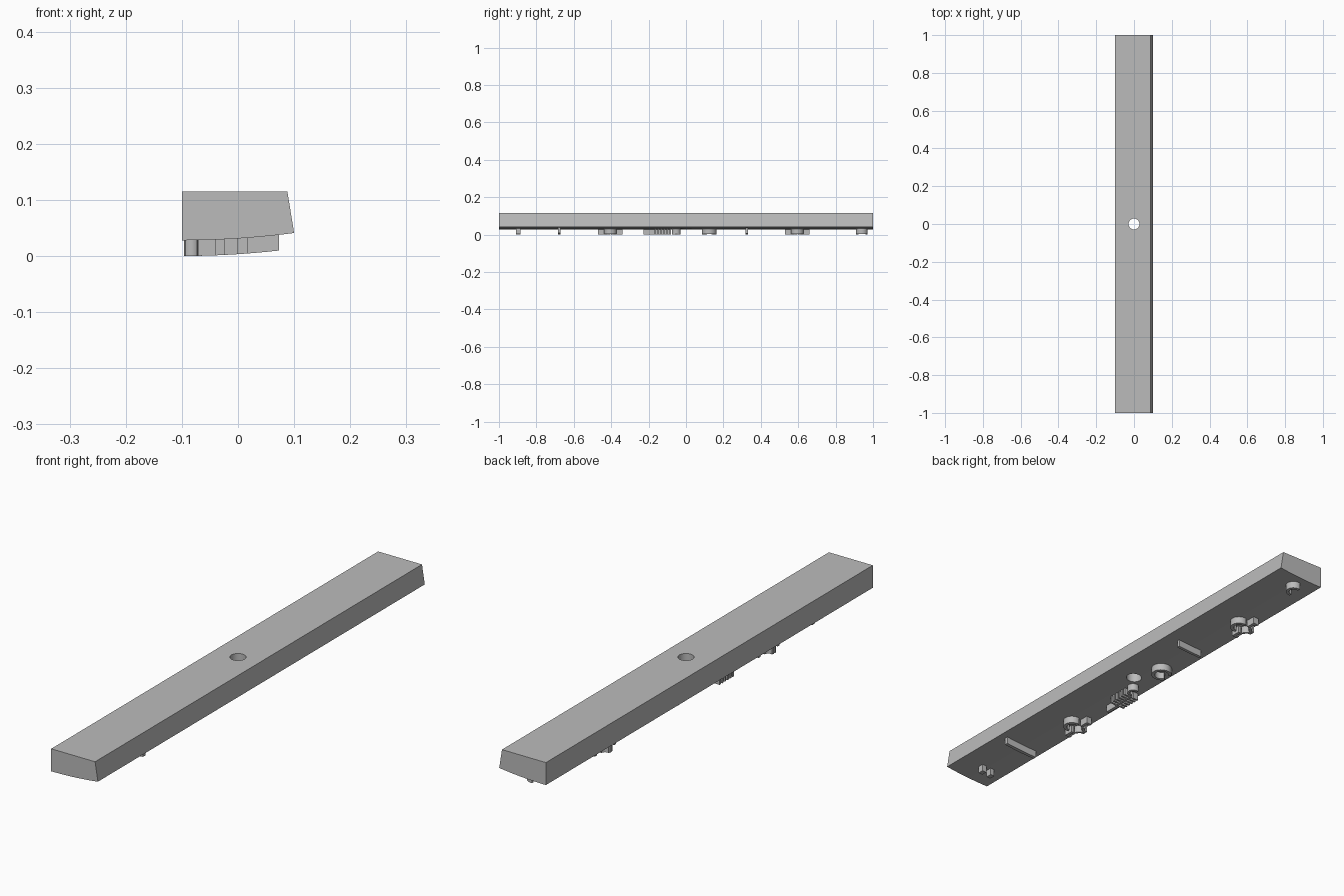
import bpy, bmesh
from math import sin, cos, radians
from mathutils import Vector

cube = bpy.data.objects.get("Cube")
if cube:
    bpy.data.objects.remove(cube, do_unlink=True)

grey = bpy.data.materials.new("plain_grey")
grey.use_nodes = True
COLOUR = (0.5, 0.5, 0.5, 1)
grey.diffuse_color = COLOUR
grey.node_tree.nodes["Principled BSDF"].inputs["Base Color"].default_value = COLOUR

RELIEF = 0.028


def underside(x):
    """Height of the gently curved lower face."""
    return 0.028 + 0.013 * ((x + 0.1) / 0.2) ** 2


def finish(name, bm):
    bmesh.ops.recalc_face_normals(bm, faces=bm.faces)
    mesh = bpy.data.meshes.new(name)
    bm.to_mesh(mesh)
    bm.free()
    mesh.materials.append(grey)
    ob = bpy.data.objects.new(name, mesh)
    bpy.context.collection.objects.link(ob)
    bpy.ops.object.select_all(action='DESELECT')
    ob.select_set(True)
    bpy.context.view_layer.objects.active = ob
    bpy.ops.object.shade_smooth_by_angle(angle=radians(30))
    return ob


def ribbon(bm, path, width):
    """Raised strip along an (x, y) path, following the curved underside."""
    pts = [Vector(p) for p in path]
    rings = []
    for i, p in enumerate(pts):
        d = (pts[min(i + 1, len(pts) - 1)] - pts[max(i - 1, 0)]).normalized()
        side = Vector((-d.y, d.x)) * width / 2
        a, b = p + side, p - side
        rings.append([bm.verts.new((q.x, q.y, underside(q.x) + dz)) for q, dz in
                      ((a, 0.004), (b, 0.004), (b, -RELIEF), (a, -RELIEF))])
    for r, s in zip(rings, rings[1:]):
        for k in range(4):
            bm.faces.new((r[k], r[k - 1], s[k - 1], s[k]))
    bm.faces.new(rings[0])
    bm.faces.new(rings[-1][::-1])


def arc(x, y, radius, start, end, steps=16):
    """Angles run from +x towards +y."""
    angles = [radians(start + (end - start) * i / steps) for i in range(steps + 1)]
    return [(x + radius * cos(t), y + radius * sin(t)) for t in angles]


def line(x0, y0, x1, y1, steps=6):
    return [(x0 + (x1 - x0) * i / steps, y0 + (y1 - y0) * i / steps)
            for i in range(steps + 1)]


def relief(name, strips):
    bm = bmesh.new()
    for path, width in strips:
        ribbon(bm, path, width)
    return finish(name, bm)


# Long bar: side profile swept from front to back
profile = [(-0.1, 0.115)] + [(x, underside(x)) for x, _ in line(-0.1, 0, 0.1, 0, 14)]
profile.append((0.088, 0.115))
bm = bmesh.new()
face = bm.faces.new([bm.verts.new((x, -1, z)) for x, z in profile])
new = bmesh.ops.extrude_face_region(bm, geom=[face])["geom"]
bmesh.ops.translate(bm, vec=(0, 2, 0),
                    verts=[g for g in new if isinstance(g, bmesh.types.BMVert)])
bar = finish("bar", bm)

# Round hole through the middle
bm = bmesh.new()
bmesh.ops.create_cone(bm, cap_ends=True, segments=40, radius1=0.029, radius2=0.029, depth=0.5)
cutter = finish("hole_cutter", bm)
cutter.hide_render = True
cut = bar.modifiers.new("hole", 'BOOLEAN')
cut.operation = 'DIFFERENCE'
cut.solver = 'EXACT'
cut.object = cutter
bpy.context.view_layer.objects.active = bar
bpy.ops.object.modifier_apply(modifier=cut.name)
bpy.data.objects.remove(cutter, do_unlink=True)
bpy.ops.object.select_all(action='DESELECT')
bar.select_set(True)
bpy.context.view_layer.objects.active = bar
bpy.ops.object.shade_smooth_by_angle(angle=radians(30))

# Divider ridges across the underside
relief("long_divider", [(line(-0.07, -0.678, 0.073, -0.678), 0.014)])
relief("short_divider", [(line(-0.06, 0.325, 0.05, 0.325), 0.012)])

# Pair of small studs near the front
relief("stud_pair", [(line(x - 0.009, -0.898, x + 0.009, -0.898, 2), 0.024)
                     for x in (-0.032, 0.008)])

# Small arch near the back
relief("end_arch", [(arc(-0.015, 0.94, 0.025, -100, 100), 0.012)])

# Open ring beside the hole
relief("open_ring", [(arc(-0.035, 0.124, 0.033, -150, 150, 28), 0.012)])

# Two matching emblems: upper arch, side arms and lower hooks
for name, y in (("front_emblem", -0.405), ("back_emblem", 0.595)):
    strips = [(arc(-0.03, y, 0.028, -100, 100), 0.013)]
    for s in (-1, 1):
        strips.append((line(-0.054, y + s * 0.026, -0.054, y + s * 0.062, 3), 0.012))
        strips.append((line(-0.072, y + s * 0.059, -0.048, y + s * 0.059, 3), 0.012))
        strips.append((arc(-0.088, y + s * 0.026, 0.02, 0, s * -110, 8), 0.01))
    relief(name, strips)

# Toothed emblem with a tail at one end and a hook at the other
strips = [(line(-0.052, -0.17, -0.052, -0.08), 0.01),
          (line(-0.06, -0.228, -0.06, -0.17), 0.012),
          (arc(-0.04, -0.052, 0.018, -110, 110), 0.01)]
for i in range(6):
    y = -0.164 + i * 0.016
    strips.append((line(-0.088, y, -0.064, y, 2), 0.008))
    strips.append((line(-0.044, y, -0.022, y, 2), 0.008))
relief("toothed_emblem", strips)
